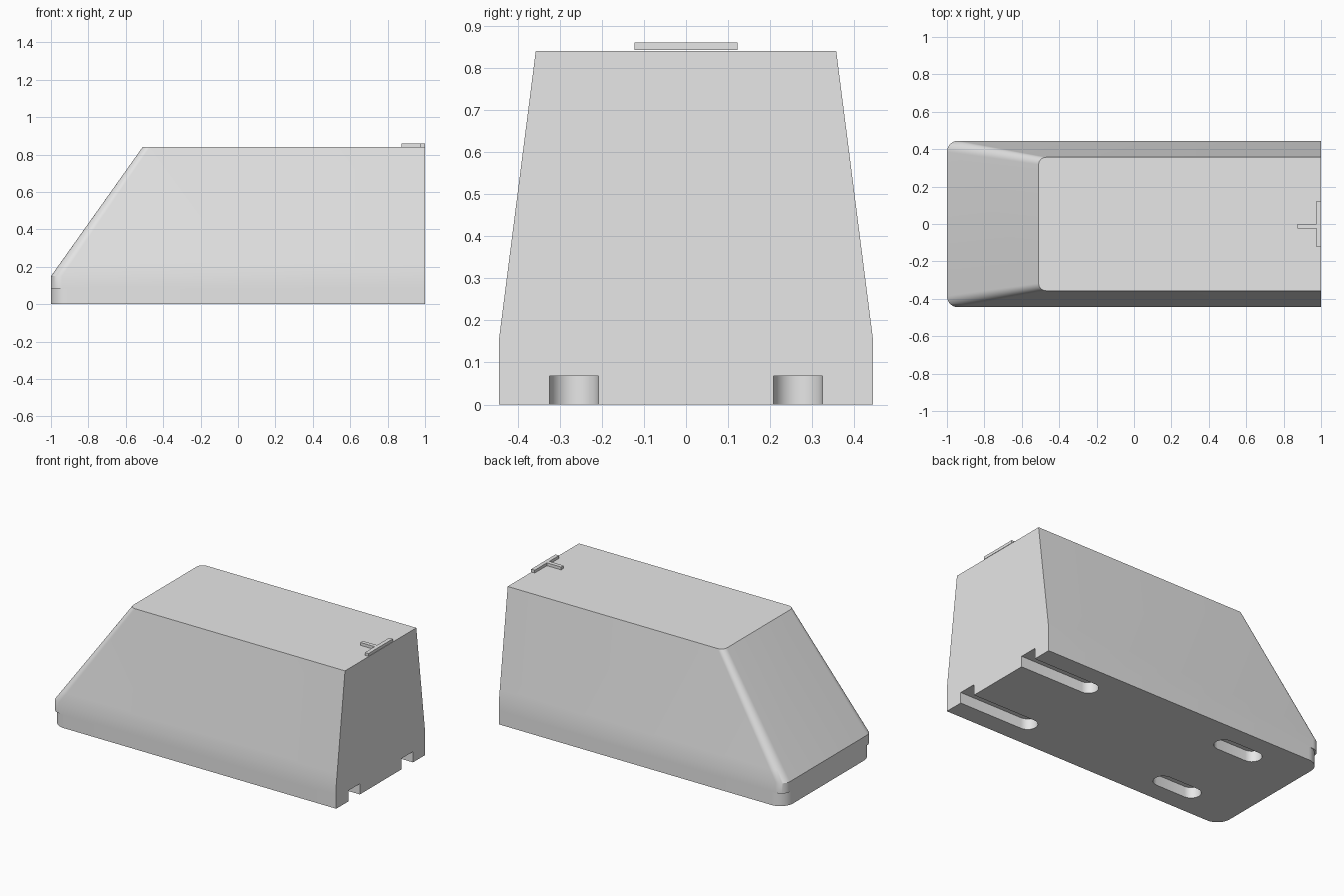
import bpy, math

cube = bpy.data.objects.get("Cube")
if cube:
    bpy.data.objects.remove(cube, do_unlink=True)

grey = bpy.data.materials.new("light grey")
grey.use_nodes = True
grey.diffuse_color = (0.8, 0.8, 0.8, 1)
grey.node_tree.nodes["Principled BSDF"].inputs["Base Color"].default_value = (0.8, 0.8, 0.8, 1)


def arc(cx, cy, r, start, end, steps=10):
    """Points along an arc, angles in degrees."""
    return [(cx + r * math.cos(math.radians(start + (end - start) * i / steps)),
             cy + r * math.sin(math.radians(start + (end - start) * i / steps)))
            for i in range(steps + 1)]


def loft(name, rings):
    """Closed solid through a stack of (height, outline) rings."""
    n = len(rings[0][1])
    verts = [(x, y, z) for z, outline in rings for x, y in outline]
    faces = [tuple(reversed(range(n))),
             tuple(range(len(verts) - n, len(verts)))]
    for k in range(len(rings) - 1):
        for i in range(n):
            j = (i + 1) % n
            faces.append((k * n + i, k * n + j, (k + 1) * n + j, (k + 1) * n + i))
    mesh = bpy.data.meshes.new(name)
    mesh.from_pydata(verts, [], faces)
    mesh.materials.append(grey)
    obj = bpy.data.objects.new(name, mesh)
    bpy.context.collection.objects.link(obj)
    return obj


def select_only(obj):
    bpy.ops.object.select_all(action="DESELECT")
    obj.select_set(True)
    bpy.context.view_layer.objects.active = obj


def smooth(obj):
    select_only(obj)
    bpy.ops.object.shade_smooth_by_angle(angle=math.radians(28))


def body_outline(nose, half, r):
    """Square at the tail, rounded corners at the nose."""
    return ([(1, -half), (1, half)]
            + arc(nose + r, half - r, r, 90, 180)
            + arc(nose + r, r - half, r, 180, 270))


def slot_outline(x0, x1, y, r):
    return arc(x1 - r, y, r, -90, 90) + arc(x0 + r, y, r, 90, 270)


def rect(x0, x1, y0, y1):
    return [(x0, y0), (x1, y0), (x1, y1), (x0, y1)]


# Tapered upper body with a sloping nose
def tapered(z):
    t = max(0, (z - 0.15) / 0.69)
    return z, body_outline(-1 + 0.49 * t, 0.445 - 0.088 * t, 0.06 - 0.02 * t)


smooth(loft("upper_body", [tapered(z) for z in (0.085, 0.15, 0.22, 0.84)]))

# Base with wider nose corners
base = loft("base", [(z, body_outline(-1, 0.445, 0.09)) for z in (0, 0.085)])

# Slots in the underside: open at the tail, closed near the nose
for side in (-1, 1):
    for x0, x1 in ((0.5, 1.2), (-0.7, -0.38)):
        outline = slot_outline(x0, x1, side * 0.266, 0.058)
        cutter = loft("slot_cutter", [(-0.1, outline), (0.068, outline)])
        cutter.hide_render = True
        mod = base.modifiers.new("slot", "BOOLEAN")
        mod.operation = "DIFFERENCE"
        mod.solver = "EXACT"
        mod.object = cutter
        select_only(base)
        bpy.ops.object.modifier_apply(modifier=mod.name)
        bpy.data.objects.remove(cutter, do_unlink=True)
smooth(base)

# Raised ridge on the roof at the tail
for name, outline in (("roof_crossbar", rect(0.975, 1, -0.122, 0.122)),
                      ("roof_stem", rect(0.875, 0.975, -0.025, 0.0))):
    loft(name, [(0.842, outline), (0.86, outline)])
